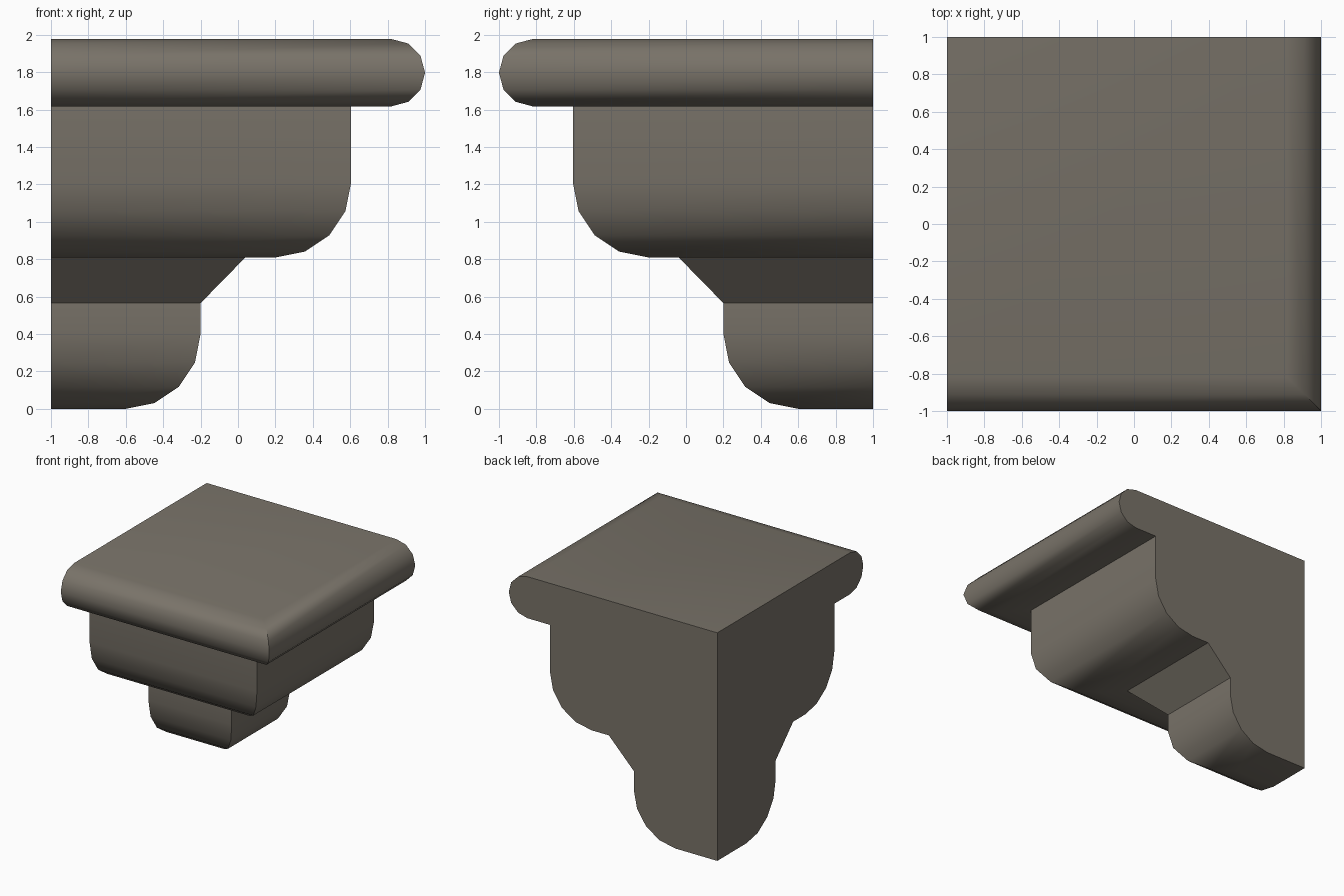
import bpy, bmesh, math

if "Cube" in bpy.data.objects:
    bpy.data.objects.remove(bpy.data.objects["Cube"])


def arc(cx, cz, r, start, end, steps):
    """Points on a circular arc, angles in degrees."""
    return [(cx + r * math.cos(math.radians(start + (end - start) * i / steps)),
             cz + r * math.sin(math.radians(start + (end - start) * i / steps)))
            for i in range(steps + 1)]


# Moulding profile from bottom to top: (reach, height)
profile = (arc(-0.6, 0.4, 0.4, -90, 0, 4) + [(-0.2, 0.565), (0.04, 0.81)]
           + arc(0.205, 1.21, 0.4, -90, 0, 4) + [(0.605, 1.617)]
           + arc(0.82, 1.797, 0.18, -90, 90, 6))

bm = bmesh.new()
# Two moulded sides, mitred at the front right corner
left = [bm.verts.new((-1, -p, z)) for p, z in profile]
corner = [bm.verts.new((p, -p, z)) for p, z in profile]
right = [bm.verts.new((p, 1, z)) for p, z in profile]
for a, b in ((left, corner), (corner, right)):
    for i in range(len(profile) - 1):
        bm.faces.new((a[i], b[i], b[i + 1], a[i + 1]))

# Flat wall faces, underside and top
low = bm.verts.new((-1, 1, profile[0][1]))
high = bm.verts.new((-1, 1, profile[-1][1]))
bm.faces.new(left + [high, low])
bm.faces.new(right + [high, low])
bm.faces.new((left[0], corner[0], right[0], low))
bm.faces.new((left[-1], corner[-1], right[-1], high))
bmesh.ops.recalc_face_normals(bm, faces=bm.faces)

mesh = bpy.data.meshes.new("cornice_corner")
bm.to_mesh(mesh)
bm.free()
obj = bpy.data.objects.new("cornice_corner", mesh)
bpy.context.collection.objects.link(obj)

# Stone colour
stone = bpy.data.materials.new("warm grey stone")
stone.diffuse_color = (0.19, 0.17, 0.14, 1)
stone.use_nodes = True
stone.node_tree.nodes["Principled BSDF"].inputs["Base Color"].default_value = stone.diffuse_color
mesh.materials.append(stone)

# Smooth curves, sharp mitre and steps
bpy.context.view_layer.objects.active = obj
obj.select_set(True)
bpy.ops.object.shade_smooth_by_angle(angle=math.radians(35))
